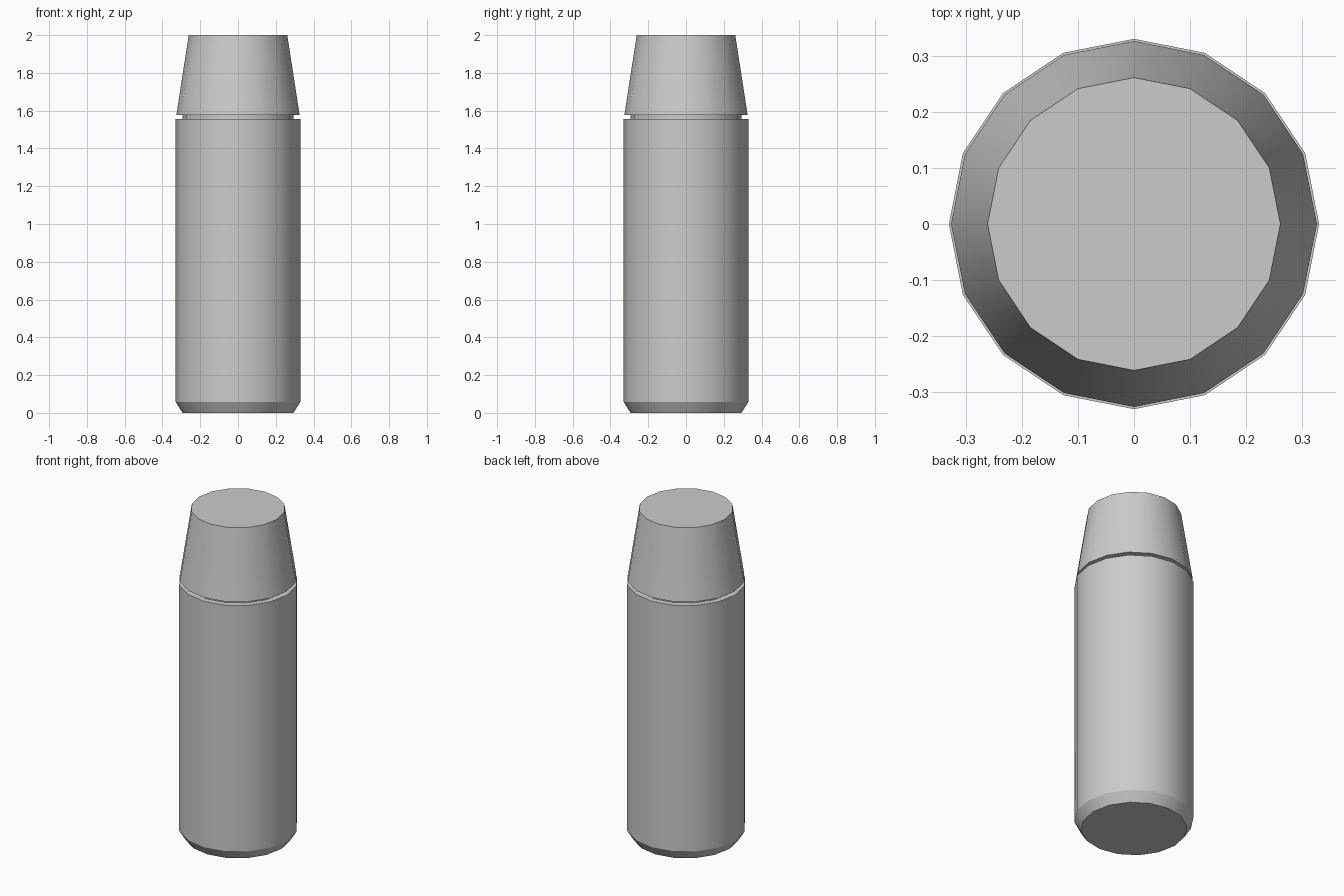
import bpy, bmesh, math

if "Cube" in bpy.data.objects:
    bpy.data.objects.remove(bpy.data.objects["Cube"])

SIDES = 16


def lathe(name, profile, cap_bottom=False, cap_top=False):
    """Spin a (radius, z) profile around z into a 16-sided part."""
    bm = bmesh.new()
    rings = []
    for r, z in profile:
        angles = [2 * math.pi * i / SIDES for i in range(SIDES)]
        rings.append([bm.verts.new((r * math.cos(a), r * math.sin(a), z)) for a in angles])
    for low, high in zip(rings, rings[1:]):
        for i in range(SIDES):
            j = (i + 1) % SIDES
            bm.faces.new((low[i], low[j], high[j], high[i]))
    if cap_bottom:
        bm.faces.new(rings[0][::-1])
    if cap_top:
        bm.faces.new(rings[-1])
    mesh = bpy.data.meshes.new(name)
    bm.to_mesh(mesh)
    bm.free()
    obj = bpy.data.objects.new(name, mesh)
    bpy.context.collection.objects.link(obj)
    # Smooth round the sides, sharp at the rims
    bpy.ops.object.select_all(action='DESELECT')
    obj.select_set(True)
    bpy.context.view_layer.objects.active = obj
    bpy.ops.object.shade_smooth_by_angle(angle=math.radians(30))
    return obj


# Bottle body: chamfered foot, straight wall, shoulder and recessed neck
lathe("bottle_body",
      [(0.294, 0), (0.33, 0.058), (0.33, 1.557), (0.294, 1.557), (0.294, 1.578)],
      cap_bottom=True)

# Tapered lid with an underside rim that meets the neck
lathe("lid", [(0.294, 1.578), (0.326, 1.578), (0.261, 2.0)], cap_top=True)
